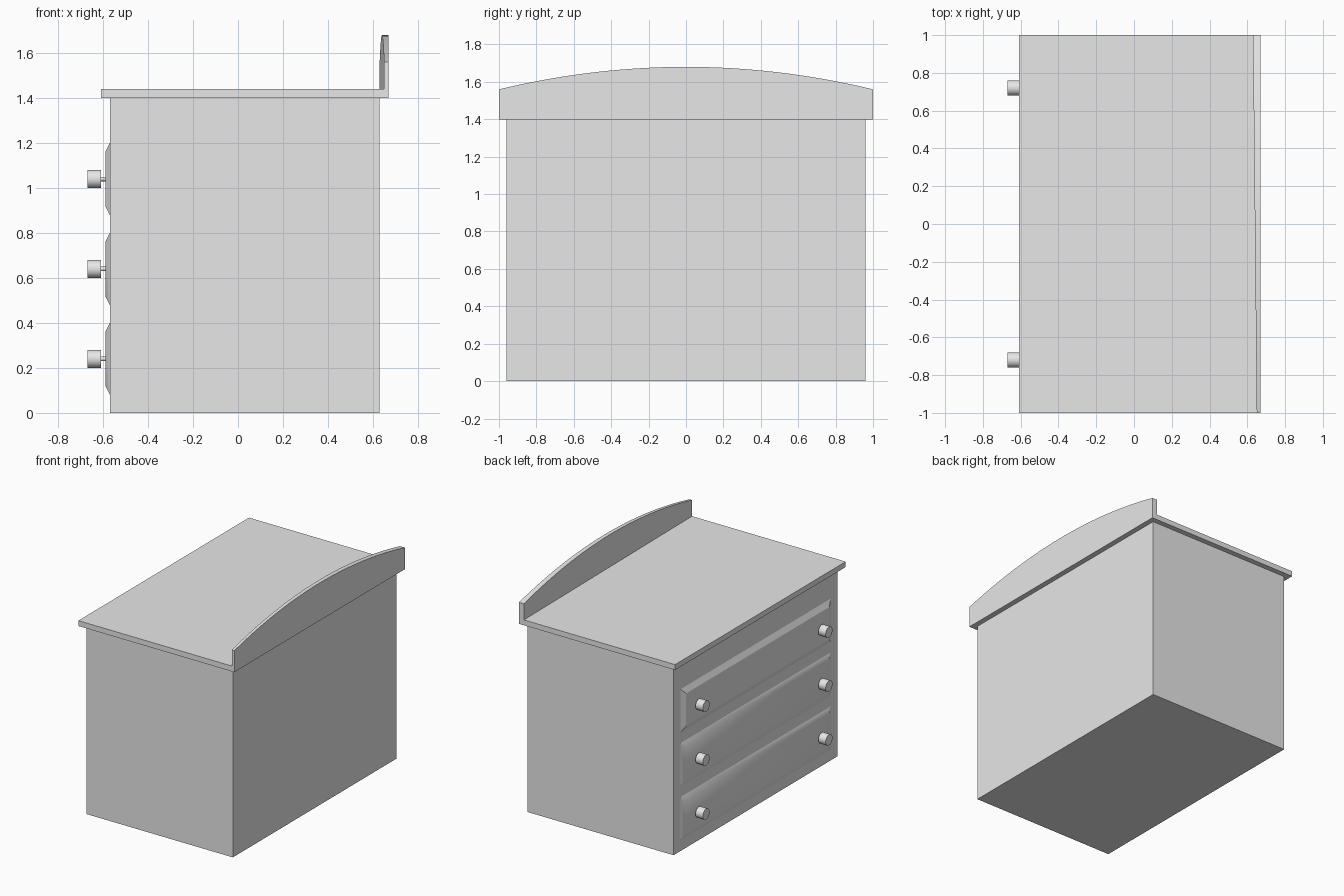
import bpy, bmesh, math
from mathutils import Matrix, Vector

default_cube = bpy.data.objects.get("Cube")
if default_cube:
    bpy.data.objects.remove(default_cube, do_unlink=True)

grey = bpy.data.materials.new("light_grey")
grey.use_nodes = True
grey.diffuse_color = (0.8, 0.8, 0.8, 1)
grey.node_tree.nodes["Principled BSDF"].inputs["Base Color"].default_value = grey.diffuse_color


def make_object(name, bm, smooth_angle=0):
    bmesh.ops.recalc_face_normals(bm, faces=bm.faces)
    mesh = bpy.data.meshes.new(name)
    bm.to_mesh(mesh)
    bm.free()
    mesh.materials.append(grey)
    obj = bpy.data.objects.new(name, mesh)
    bpy.context.collection.objects.link(obj)
    if smooth_angle:
        bpy.ops.object.select_all(action='DESELECT')
        obj.select_set(True)
        bpy.context.view_layer.objects.active = obj
        bpy.ops.object.shade_smooth_by_angle(angle=math.radians(smooth_angle))
    return obj


def box_mesh(low, high):
    low, high = Vector(low), Vector(high)
    bm = bmesh.new()
    bmesh.ops.create_cube(bm, size=1, matrix=Matrix.Translation((low + high) / 2)
                          @ Matrix.Diagonal((high - low).to_4d()))
    return bm


# Cabinet carcass and overhanging top
FRONT, BACK = -0.57, 0.63
make_object("cabinet_body", box_mesh((FRONT, -0.96, 0), (BACK, 0.96, 1.4)))
make_object("top_board", box_mesh((-0.61, -1, 1.4), (0.67, 1, 1.44)))

# Arched backboard, its inner face tapering from one end to the other
bm = bmesh.new()
steps = 32
rows = []
for i in range(steps + 1):
    y = -1 + 2 * i / steps
    inner = 0.64 - 0.01 * y
    crest = 1.56 + 0.12 * (1 - y * y)
    rows.append([bm.verts.new(p) for p in
                 ((inner, y, 1.44), (0.67, y, 1.44), (0.67, y, crest), (inner, y, crest))])
for a, b in zip(rows, rows[1:]):
    for k in range(4):
        n = (k + 1) % 4
        bm.faces.new((a[k], a[n], b[n], b[k]))
bm.faces.new(rows[0])
bm.faces.new(rows[-1])
make_object("arched_backboard", bm, 30)

# Raised drawer fronts with sloped borders, each with two knobs
RISE, BORDER = 0.02, 0.04
for level, z in (("lower", 0.24), ("middle", 0.64), ("upper", 1.04)):
    bm = box_mesh((FRONT - RISE, -0.88, z - 0.16), (FRONT, 0.88, z + 0.16))
    for v in bm.verts:
        if v.co.x < FRONT - RISE / 2:
            v.co.y -= math.copysign(BORDER, v.co.y)
            v.co.z -= math.copysign(BORDER, v.co.z - z)
    make_object(level + "_drawer_front", bm, 0 if level == "upper" else 30)

    for side, y in (("right", -0.72), ("left", 0.72)):
        bm = bmesh.new()
        for radius, start, end in ((0.01, -0.61, FRONT - RISE), (0.04, -0.67, -0.61)):
            bmesh.ops.create_cone(
                bm, cap_ends=True, segments=32, radius1=radius, radius2=radius,
                depth=end - start, matrix=Matrix.Translation(((start + end) / 2, y, z))
                @ Matrix.Rotation(math.pi / 2, 4, 'Y'))
        make_object(level + "_" + side + "_knob", bm, 30)
